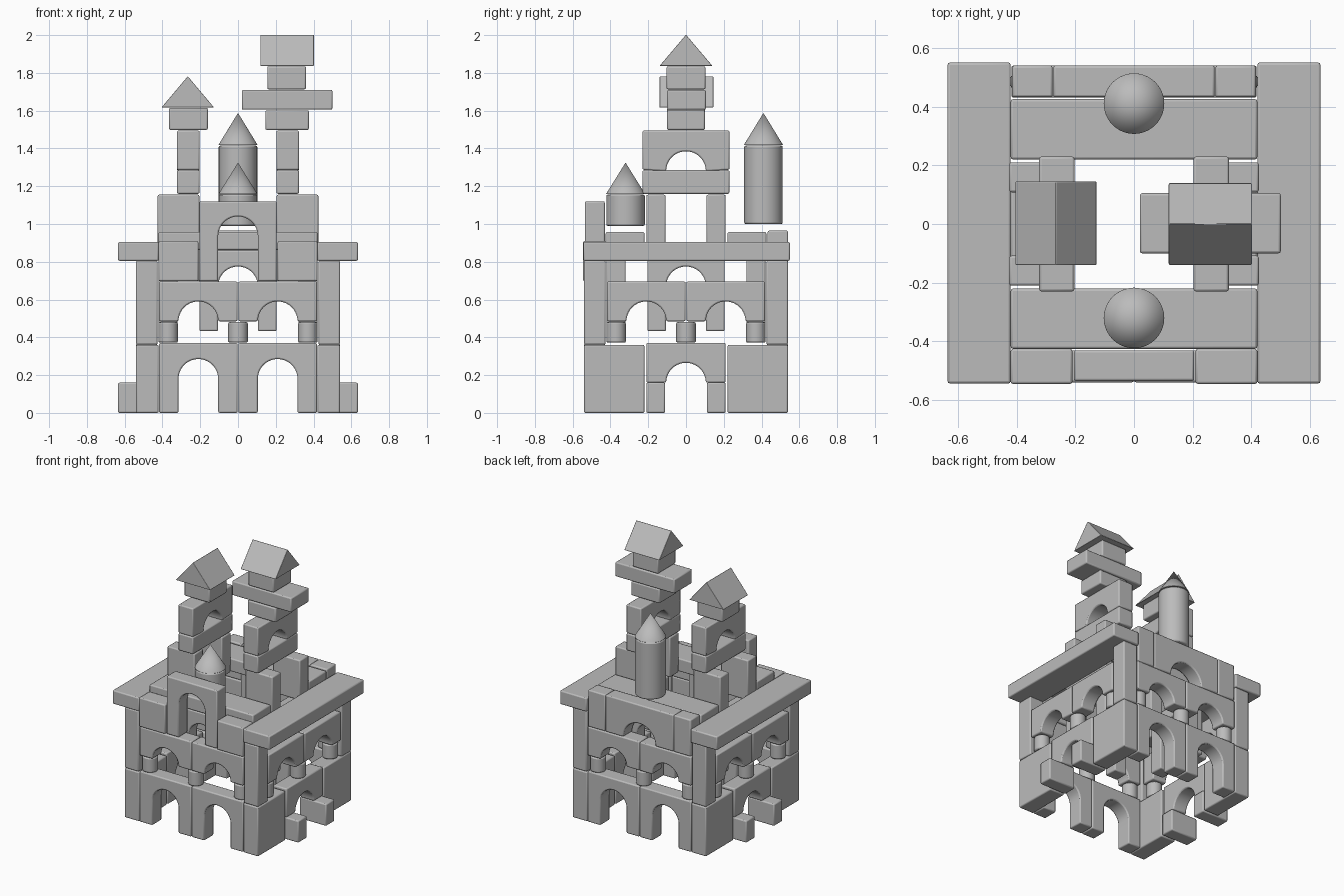
import bpy
import bmesh
import math

if "Cube" in bpy.data.objects:
    bpy.data.objects.remove(bpy.data.objects["Cube"], do_unlink=True)

grey = bpy.data.materials.new("stone grey")
grey.use_nodes = True
colour = (0.5, 0.5, 0.5, 1)
grey.diffuse_color = colour
grey.node_tree.nodes["Principled BSDF"].inputs["Base Color"].default_value = colour


def finish(name, bm, bevel=0.008):
    """Turn a bmesh into a softly bevelled, smooth shaded toy block."""
    bmesh.ops.recalc_face_normals(bm, faces=bm.faces)
    mesh = bpy.data.meshes.new(name)
    bm.to_mesh(mesh)
    bm.free()
    mesh.materials.append(grey)
    obj = bpy.data.objects.new(name, mesh)
    bpy.context.collection.objects.link(obj)
    if bevel:
        mod = obj.modifiers.new("soft edges", "BEVEL")
        mod.width = bevel
        mod.segments = 2
        mod.limit_method = "ANGLE"
        mod.angle_limit = math.radians(40)
    bpy.ops.object.select_all(action="DESELECT")
    obj.select_set(True)
    bpy.context.view_layer.objects.active = obj
    bpy.ops.object.shade_smooth_by_angle(angle=math.radians(35))
    return obj


def prism(name, profile, axis, start, end, bevel=0.008):
    """Extrude a (horizontal, z) outline along x or y."""
    bm = bmesh.new()
    place = (lambda u, z: (start, u, z)) if axis == "x" else (lambda u, z: (u, start, z))
    face = bm.faces.new([bm.verts.new(place(u, z)) for u, z in profile])
    new = bmesh.ops.extrude_face_region(bm, geom=[face])["geom"]
    move = (end - start, 0, 0) if axis == "x" else (0, end - start, 0)
    bmesh.ops.translate(bm, vec=move, verts=[v for v in new if isinstance(v, bmesh.types.BMVert)])
    return finish(name, bm, bevel)


def block(name, x, y, z):
    return prism(name, [(x[0], z[0]), (x[1], z[0]), (x[1], z[1]), (x[0], z[1])], "y", *y)


def arch(name, axis, span, depth, z, spring, radius=0.105):
    """Block with a round-topped opening cut up from its base."""
    mid = (span[0] + span[1]) / 2
    curve = [(mid - radius * math.cos(a), spring + radius * math.sin(a))
             for a in (math.pi * i / 20 for i in range(21))]
    outline = [(span[0], z[0])]
    if spring > z[0]:
        outline.append((mid - radius, z[0]))
    outline += curve
    if spring > z[0]:
        outline.append((mid + radius, z[0]))
    outline += [(span[1], z[0]), (span[1], z[1]), (span[0], z[1])]
    return prism(name, outline, axis, *depth)


def round_part(name, x, y, z, radius, top=None, bevel=0.008):
    """Cylinder, or a cone when the top radius is zero."""
    bm = bmesh.new()
    bmesh.ops.create_cone(bm, cap_ends=True, segments=40, radius1=radius,
                          radius2=radius if top is None else top, depth=z[1] - z[0])
    bmesh.ops.translate(bm, vec=(x, y, (z[0] + z[1]) / 2), verts=bm.verts)
    return finish(name, bm, bevel)


def span(sign, near, far):
    return tuple(sorted((sign * near, sign * far)))


# Lower storey and gallery, repeated on opposite walls
for s, fb, lr in ((-1, "front", "right"), (1, "back", "left")):
    wall = span(s, 0.43, 0.54)
    arch(f"{lr}_gate_arch", "x", (-0.21, 0.21), wall, (0.16, 0.37), 0.16)
    for t, side in ((-1, "a"), (1, "b")):
        half = span(t, 0.002, 0.418)
        arch(f"{fb}_ground_arch_{side}", "y", half, wall, (0, 0.37), 0.18)
        arch(f"{fb}_gallery_arch_{side}", "y", half, wall, (0.485, 0.695), 0.485)
        arch(f"{lr}_gallery_arch_{side}", "x", half, wall, (0.485, 0.695), 0.485)
        block(f"{lr}_gate_foot_{side}", span(s, 0.42, 0.635), span(t, 0.11, 0.21), (0, 0.16))
        block(f"{lr}_corner_base_{side}", span(s, 0.42, 0.54), span(t, 0.22, 0.54), (0, 0.36))
        block(f"{lr}_corner_post_{side}", span(s, 0.425, 0.54), span(t, 0.425, 0.54), (0.362, 0.805))
    for p in (-0.37, 0, 0.37):
        round_part(f"{fb}_gallery_post", p, s * 0.485, (0.372, 0.48), 0.052)
        round_part(f"{lr}_gallery_post", s * 0.485, p, (0.372, 0.48), 0.052)
    # Inner arches, roof planks and side beams
    inner = span(s, 0.32, 0.42)
    arch(f"{fb}_inner_arch", "y", (-0.205, 0.205), inner, (0.433, 0.86), 0.67)
    arch(f"{lr}_inner_arch", "x", (-0.205, 0.205), inner, (0.433, 0.86), 0.67)
    block(f"{fb}_plank", (-0.42, 0.42), span(s, 0.22, 0.425), (0.863, 0.958))
    block(f"{lr}_side_beam", span(s, 0.42, 0.635), (-0.543, 0.55), (0.805, 0.905))

# Front doorway and parapets
arch("front_doorway", "y", (-0.205, 0.205), (-0.535, -0.43), (0.697, 1.12), 0.935)
arch("back_parapet_arch", "y", (-0.275, 0.275), (0.432, 0.54), (0.697, 0.965), 0.697, 0.13)
for s, side in ((-1, "right"), (1, "left")):
    block(f"front_parapet_{side}", span(s, 0.21, 0.42), (-0.545, -0.425), (0.697, 0.91))
    block(f"back_parapet_{side}", span(s, 0.277, 0.415), (0.432, 0.54), (0.697, 0.965))
    # Tower legs, lintel and arch
    for t, end in ((-1, "front"), (1, "back")):
        block(f"{side}_tower_leg_{end}", span(s, 0.205, 0.425), span(t, 0.108, 0.21), (0.863, 1.155))
    block(f"{side}_tower_lintel", span(s, 0.203, 0.323), (-0.23, 0.23), (1.16, 1.285))
    arch(f"{side}_tower_arch", "x", (-0.23, 0.23), span(s, 0.203, 0.323), (1.287, 1.495), 1.28)

# Right tower top, with its ridge running front to back
block("right_tower_cap", (-0.365, -0.16), (-0.1, 0.1), (1.498, 1.615))
prism("right_tower_roof", [(-0.405, 1.617), (-0.127, 1.617), (-0.266, 1.782)], "y", -0.14, 0.145, 0.003)

# Left tower top, with its ridge running side to side
block("left_tower_cap", (0.145, 0.375), (-0.1, 0.1), (1.498, 1.602))
block("left_tower_plank", (0.02, 0.5), (-0.1, 0.105), (1.605, 1.71))
block("left_tower_neck", (0.155, 0.36), (-0.103, 0.103), (1.713, 1.835))
prism("left_tower_roof", [(-0.14, 1.837), (0.14, 1.837), (0, 2.002)], "x", 0.118, 0.402, 0.003)

# Round turrets
for name, y, low, mid, tip in (("front", -0.32, 0.99, 1.155, 1.325), ("back", 0.41, 1.0, 1.415, 1.588)):
    round_part(f"{name}_turret", 0, y, (low, mid), 0.102)
    round_part(f"{name}_turret_roof", 0, y, (mid + 0.003, tip), 0.104, 0, 0.002)
